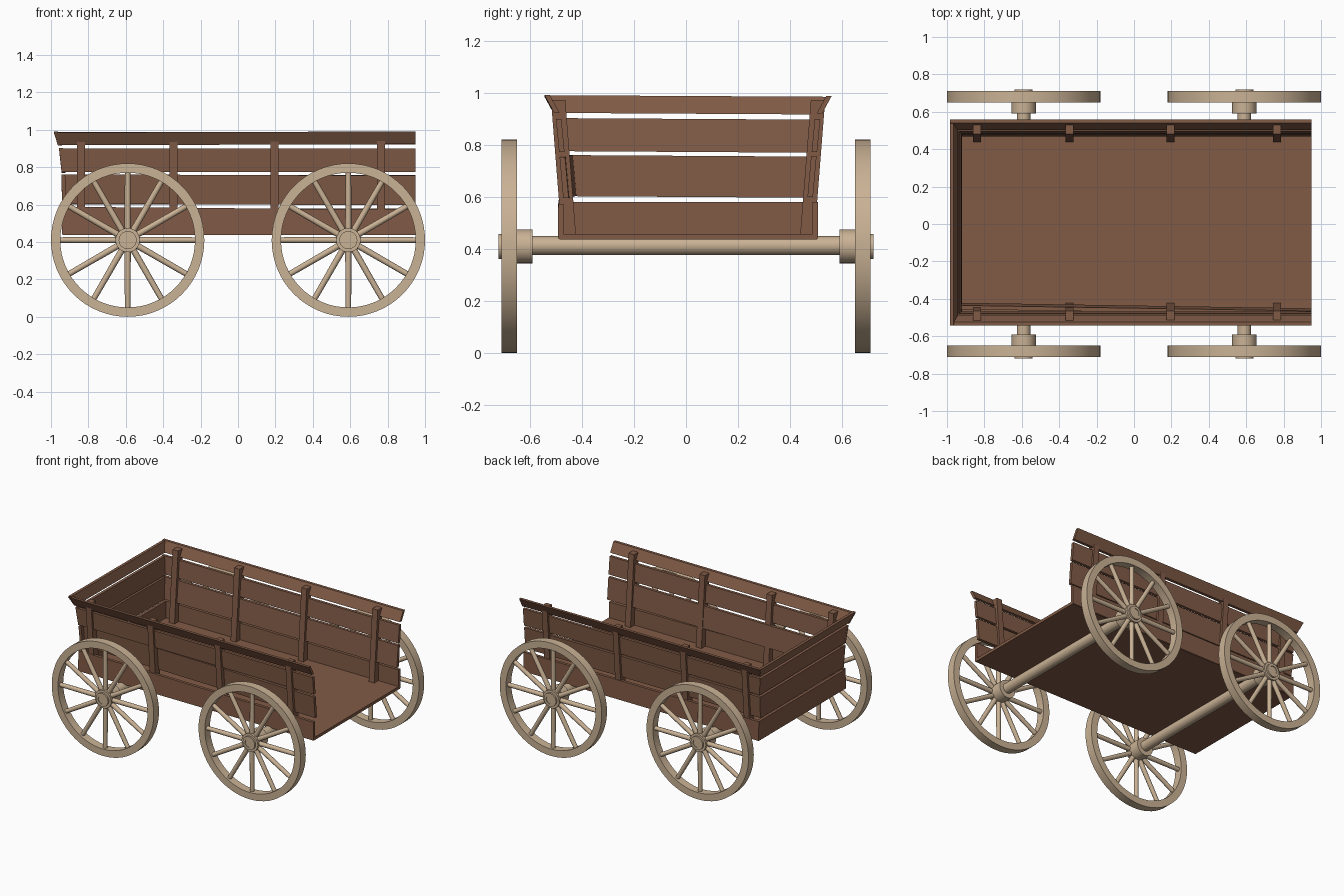
import bpy, bmesh, math
from mathutils import Matrix, Vector

if "Cube" in bpy.data.objects:
    bpy.data.objects.remove(bpy.data.objects["Cube"])


def material(name, rgb):
    m = bpy.data.materials.new(name)
    m.diffuse_color = (*rgb, 1)
    m.use_nodes = True
    m.node_tree.nodes["Principled BSDF"].inputs["Base Color"].default_value = m.diffuse_color
    return m


BROWN = material("brown planks", (0.22, 0.105, 0.062))
TAN = material("pale wood", (0.59, 0.445, 0.30))


def finish(name, bm, mat, smooth=False):
    bmesh.ops.recalc_face_normals(bm, faces=bm.faces)
    me = bpy.data.meshes.new(name)
    bm.to_mesh(me)
    bm.free()
    me.materials.append(mat)
    ob = bpy.data.objects.new(name, me)
    bpy.context.collection.objects.link(ob)
    if smooth:
        bpy.context.view_layer.objects.active = ob
        ob.select_set(True)
        bpy.ops.object.shade_smooth_by_angle(angle=math.radians(35))
        ob.select_set(False)
    return ob


def prism(name, ring_a, ring_b, mat=BROWN):
    """Solid joining two four-cornered end sections."""
    bm = bmesh.new()
    a = [bm.verts.new(p) for p in ring_a]
    b = [bm.verts.new(p) for p in ring_b]
    bm.faces.new(a)
    bm.faces.new(b[::-1])
    for i in range(4):
        j = (i + 1) % 4
        bm.faces.new((a[i], a[j], b[j], b[i]))
    return finish(name, bm, mat)


def lathe(bm, profile, seg, closed):
    """Revolve (radius, y) points about the y axis."""
    vs = [bm.verts.new((r, y, 0)) for r, y in profile]
    pairs = list(zip(vs, vs[1:]))
    if closed:
        pairs.append((vs[-1], vs[0]))
    es = [bm.edges.new(p) for p in pairs]
    bmesh.ops.spin(bm, geom=vs + es, cent=(0, 0, 0), axis=(0, 1, 0),
                   angle=math.tau, steps=seg, use_duplicate=False)
    bmesh.ops.remove_doubles(bm, verts=bm.verts, dist=1e-5)


CY = 0.008      # centre line of the body
T = 0.021       # plank thickness
# plank levels: z low, z high, side offset low/high, end x low/high
LEVELS = [
    (0.44, 0.58, 0.500, 0.499, -0.94, -0.94),
    (0.60, 0.758, 0.480, 0.494, -0.94, -0.945),
    (0.773, 0.90, 0.496, 0.508, -0.943, -0.957),
    (0.92, 0.988, 0.515, 0.552, -0.963, -0.985),
]
XR = 0.95

# floor
prism("floor",
      [(-0.935, CY - 0.495, 0.437), (-0.935, CY + 0.495, 0.437),
       (-0.935, CY + 0.495, 0.458), (-0.935, CY - 0.495, 0.458)],
      [(XR, CY - 0.495, 0.437), (XR, CY + 0.495, 0.437),
       (XR, CY + 0.495, 0.458), (XR, CY - 0.495, 0.458)])

for n, (z0, z1, v0, v1, e0, e1) in enumerate(LEVELS):
    # side planks, one of them slightly crooked
    for s, side in ((-1, "near"), (1, "far")):
        skew = 0.03 if (n == 1 and s < 0) else 0.0
        tilt = (0.008, 0.004, 0.0, -0.003)[n] if s < 0 else 0.0

        def section(inset, dz, right):
            pts = ((v0, z0, e0), (v1, z1, e1), (v1 - T, z1, e1), (v0 - T, z0, e0))
            return [(XR if right else e, CY + s * (v - inset),
                     z + (dz if not (n == 0 and z == z0) else 0)) for v, z, e in pts]
        prism(f"{side}_side_plank_{n + 1}", section(skew, tilt, False),
              section(0, -tilt, True))
    # end planks
    def end_section(s):
        d = 0.003 * (-s) if n else 0
        return [(e0, CY + s * (v0 - 0.004), z0 + d), (e1, CY + s * (v1 - 0.004), z1 + d),
                (e1 + T, CY + s * (v1 - 0.004), z1 + d), (e0 + T, CY + s * (v0 - 0.004), z0 + d)]
    prism(f"end_plank_{n + 1}", end_section(-1), end_section(1))

# upright posts holding the side planks
for s, side in ((-1, "near"), (1, "far")):
    for n, x in enumerate((-0.84, -0.345, 0.195, 0.765)):
        w = 0.022
        def post_section(v, z):
            return [(x - w, CY + s * v, z), (x + w, CY + s * v, z),
                    (x + w, CY + s * (v - 0.055), z), (x - w, CY + s * (v - 0.055), z)]
        prism(f"{side}_post_{n + 1}", post_section(0.486, 0.455),
              post_section(0.527, 0.972))

# wheels, hubs and axles
R, WZ = 0.41, 0.41
for ax, x in (("rear", -0.59), ("front", 0.59)):
    bm = bmesh.new()
    lathe(bm, [(0, -0.66), (0.036, -0.66), (0.036, 0.66), (0, 0.66)], 32, False)
    finish(f"{ax}_axle", bm, TAN, True).location = (x, 0, WZ + 0.003)
    for s, side in ((-1, "near"), (1, "far")):
        bm = bmesh.new()
        lathe(bm, [(0.36, s * 0.65), (R, s * 0.65), (R, s * 0.71), (0.36, s * 0.71)], 64, True)
        finish(f"{ax}_{side}_wheel_rim", bm, TAN, True).location = (x, 0, WZ)
        bm = bmesh.new()
        lathe(bm, [(0, s * 0.59), (0.065, s * 0.59), (0.065, s * 0.708), (0.048, s * 0.708),
                   (0.048, s * 0.72), (0.03, s * 0.72), (0.03, s * 0.715), (0, s * 0.715)],
              32, False)
        finish(f"{ax}_{side}_hub", bm, TAN, True).location = (x, 0, WZ)
        bm = bmesh.new()
        for k in range(12):
            m = (Matrix.Rotation(k * math.tau / 12, 4, 'Y')
                 @ Matrix.Translation(Vector((0, s * 0.68, 0.21))))
            bmesh.ops.create_cone(bm, cap_ends=True, segments=12, radius1=0.017,
                                  radius2=0.015, depth=0.32, matrix=m)
        finish(f"{ax}_{side}_spokes", bm, TAN, True).location = (x, 0, WZ)
